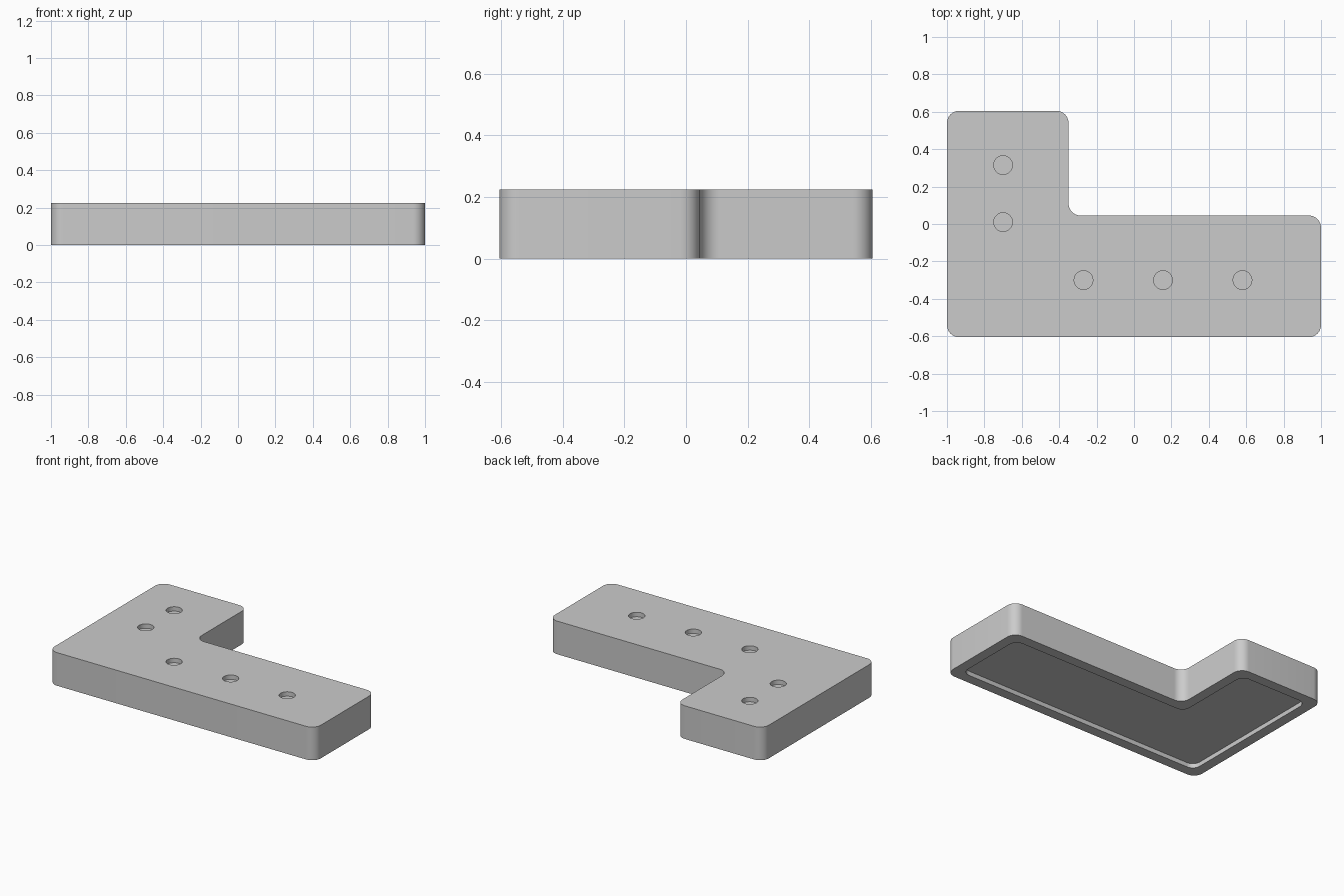
import bpy
import bmesh
from math import radians, tan
from mathutils import Vector

if "Cube" in bpy.data.objects:
    bpy.data.objects.remove(bpy.data.objects["Cube"], do_unlink=True)

HEIGHT = 0.225
RECESS_DEPTH = 0.03
HOLE_DEPTH = 0.03
HOLES = [(-0.7, 0.315), (-0.7, 0.01), (-0.27, -0.3), (0.155, -0.3), (0.58, -0.3)]

grey = bpy.data.materials.new("plain grey")
grey.use_nodes = True
colour = (0.6, 0.6, 0.6, 1)
grey.diffuse_color = colour
grey.node_tree.nodes["Principled BSDF"].inputs["Base Color"].default_value = colour


def rounded_corner(before, corner, after, radius, steps=10):
    """Points of a fillet arc at a right-angled corner."""
    a = (before - corner).normalized() * radius
    b = (after - corner).normalized() * radius
    centre = corner + a + b
    points = []
    for i in range(steps + 1):
        v = (b * -1).lerp(a * -1, 0.5 - 0.5 * tan(radians(45 - 90 * i / steps)))
        points.append(centre + v.normalized() * radius)
    return points


def l_outline(inset, radius):
    """Rounded L outline, moved inwards by inset."""
    left, right, front, back = -1 + inset, 1 - inset, -0.605 + inset, 0.605 - inset
    inner_x, inner_y = -0.35 - inset, 0.045 - inset
    corners = [Vector(p) for p in ((left, front), (right, front), (right, inner_y),
                                   (inner_x, inner_y), (inner_x, back), (left, back))]
    outline = []
    for i, corner in enumerate(corners):
        outline += rounded_corner(corners[i - 1], corner, corners[(i + 1) % 6], radius)
    return outline


def prism(name, outline, bottom, top):
    """Solid extruded upwards from a flat outline."""
    bm = bmesh.new()
    base = bm.faces.new([bm.verts.new((p.x, p.y, bottom)) for p in outline])
    raised = bmesh.ops.extrude_face_region(bm, geom=[base], use_keep_orig=True)["geom"]
    verts = [g for g in raised if isinstance(g, bmesh.types.BMVert)]
    bmesh.ops.translate(bm, vec=(0, 0, top - bottom), verts=verts)
    bmesh.ops.recalc_face_normals(bm, faces=bm.faces)
    mesh = bpy.data.meshes.new(name)
    bm.to_mesh(mesh)
    bm.free()
    mesh.materials.append(grey)
    obj = bpy.data.objects.new(name, mesh)
    bpy.context.collection.objects.link(obj)
    return obj


def cut(target, cutter):
    """Subtract the cutter for good, then remove it."""
    cutter.hide_render = True
    bpy.context.view_layer.objects.active = target
    mod = target.modifiers.new("cut", 'BOOLEAN')
    mod.operation = 'DIFFERENCE'
    mod.solver = 'EXACT'
    mod.object = cutter
    bpy.ops.object.modifier_apply(modifier=mod.name)
    bpy.data.objects.remove(cutter, do_unlink=True)


# L-shaped body
body = prism("l_shaped_plate", l_outline(0, 0.065), 0, HEIGHT)

# Shallow recess in the underside
cut(body, prism("recess_cutter", l_outline(0.07, 0.055), -0.1, RECESS_DEPTH))

# Blind round holes in the top
for x, y in HOLES:
    bpy.ops.mesh.primitive_cylinder_add(vertices=40, radius=0.05, depth=0.2,
                                        location=(x, y, HEIGHT - HOLE_DEPTH + 0.1))
    hole = bpy.context.object
    hole.data.materials.append(grey)
    cut(body, hole)

# Smooth rounded corners, crisp edges
bpy.ops.object.select_all(action='DESELECT')
body.select_set(True)
bpy.context.view_layer.objects.active = body
bpy.ops.object.shade_smooth_by_angle(angle=radians(30))
